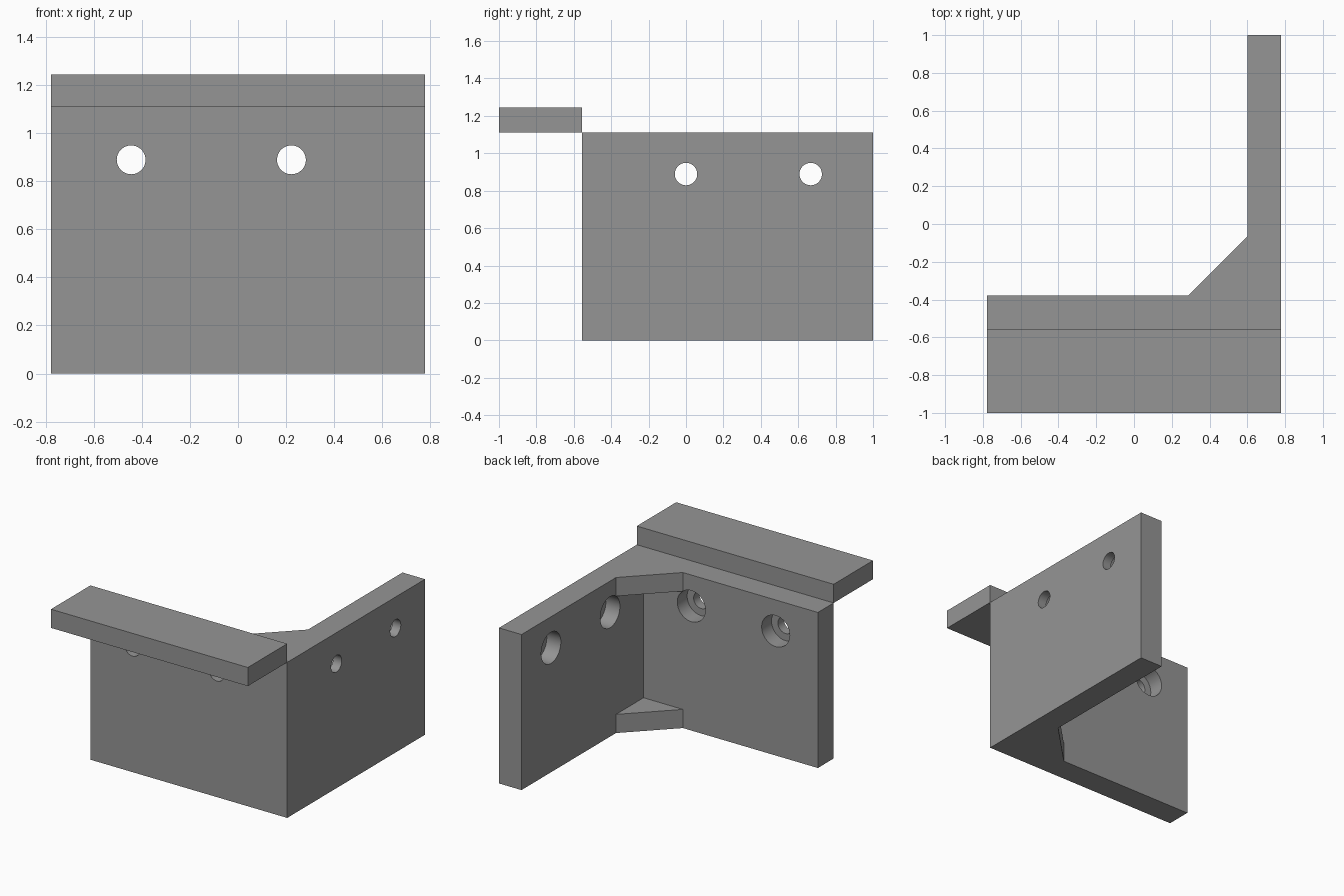
import bpy
import bmesh
from math import pi
from mathutils import Matrix, Vector

cube = bpy.data.objects.get("Cube")
if cube:
    bpy.data.objects.remove(cube, do_unlink=True)

MM = 2 / 90            # one design unit
X0, Y0 = -35, -45      # front left corner of the footprint

gray = bpy.data.materials.new("plain gray")
gray.use_nodes = True
colour = (0.3, 0.3, 0.3, 1)
gray.diffuse_color = colour
gray.node_tree.nodes["Principled BSDF"].inputs["Base Color"].default_value = colour


def new_object(name, bm):
    bmesh.ops.recalc_face_normals(bm, faces=bm.faces)
    mesh = bpy.data.meshes.new(name)
    bm.to_mesh(mesh)
    bm.free()
    mesh.materials.append(gray)
    obj = bpy.data.objects.new(name, mesh)
    bpy.context.collection.objects.link(obj)
    return obj


def prism(name, outline, bottom, top):
    """Extrude a plan outline between two heights."""
    bm = bmesh.new()
    verts = [bm.verts.new(((X0 + x) * MM, (Y0 + y) * MM, bottom * MM)) for x, y in outline]
    face = bm.faces.new(verts)
    side = bmesh.ops.extrude_face_region(bm, geom=[face])
    moved = [g for g in side["geom"] if isinstance(g, bmesh.types.BMVert)]
    bmesh.ops.translate(bm, verts=moved, vec=(0, 0, (top - bottom) * MM))
    return new_object(name, bm)


def rod(bm, start, axis, radius, length):
    """Add a cylinder from start along axis."""
    centre = start + axis * length / 2
    turn = axis.to_track_quat("Z", "Y").to_matrix().to_4x4()
    scale = Matrix.Scale(MM, 4)
    bmesh.ops.create_cone(bm, cap_ends=True, segments=48, radius1=radius, radius2=radius,
                          depth=length, matrix=scale @ Matrix.Translation(centre) @ turn)


def screw_cutter(name, mouth, axis, depth):
    """Stepped hole: wide bore of the given depth, then a narrow through hole."""
    mouth = Vector((X0, Y0, 0)) + Vector(mouth)
    axis = Vector(axis)
    # Revolve a stepped half profile about the hole axis
    bm = bmesh.new()
    profile = [(0, -1), (5, -1), (5, depth), (2.7, depth), (2.7, 12), (0, 12)]
    verts = [bm.verts.new((r, 0, h)) for r, h in profile]
    edges = [bm.edges.new(pair) for pair in zip(verts, verts[1:])]
    bmesh.ops.spin(bm, geom=verts + edges, cent=(0, 0, 0), axis=(0, 0, 1),
                   angle=2 * pi, steps=48, use_merge=True)
    bmesh.ops.remove_doubles(bm, verts=bm.verts, dist=0.001)
    turn = axis.to_track_quat("Z", "Y").to_matrix().to_4x4()
    bm.transform(Matrix.Scale(MM, 4) @ Matrix.Translation(mouth) @ turn)
    return new_object(name, bm)


def cut(target, cutter):
    mod = target.modifiers.new(cutter.name, "BOOLEAN")
    mod.operation = "DIFFERENCE"
    mod.solver = "EXACT"
    mod.object = cutter
    cutter.hide_render = True
    cutter.hide_viewport = True


def finish(obj):
    """Bake the cuts, remove the cutters and smooth the hole walls."""
    bpy.context.view_layer.update()
    cutters = [m.object for m in obj.modifiers]
    for cutter in cutters:
        cutter.hide_viewport = False
    graph = bpy.context.evaluated_depsgraph_get()
    mesh = bpy.data.meshes.new_from_object(obj.evaluated_get(graph))
    obj.modifiers.clear()
    obj.data = mesh
    for cutter in cutters:
        bpy.data.objects.remove(cutter, do_unlink=True)
    bpy.ops.object.select_all(action="DESELECT")
    obj.select_set(True)
    bpy.context.view_layer.objects.active = obj
    bpy.ops.object.shade_smooth_by_angle()


# Corner walls with a diagonal brace, hollowed between its two gussets
walls = prism("corner_walls", [(0, 20), (70, 20), (70, 90), (62, 90), (62, 42), (48, 28), (0, 28)], 0, 50)
cut(walls, prism("gusset_gap", [(62, 28), (62, 42), (47, 42), (47, 28)], 6, 44))

# Overhanging shelf on the front top edge
shelf = prism("top_shelf", [(0, 0), (70, 0), (70, 20), (0, 20)], 50, 56)

# Screw holes, wide bore on the inner wall faces and on the shelf top
for i, x in enumerate((15, 45)):
    cut(walls, screw_cutter(f"front_hole_{i}", (x, 28, 40), (0, -1, 0), 5))
    cut(shelf, screw_cutter(f"shelf_hole_{i}", (x, 10, 56), (0, 0, -1), 3))
for i, y in enumerate((45, 75)):
    cut(walls, screw_cutter(f"side_hole_{i}", (62, y, 40), (1, 0, 0), 5))

for part in (walls, shelf):
    finish(part)
